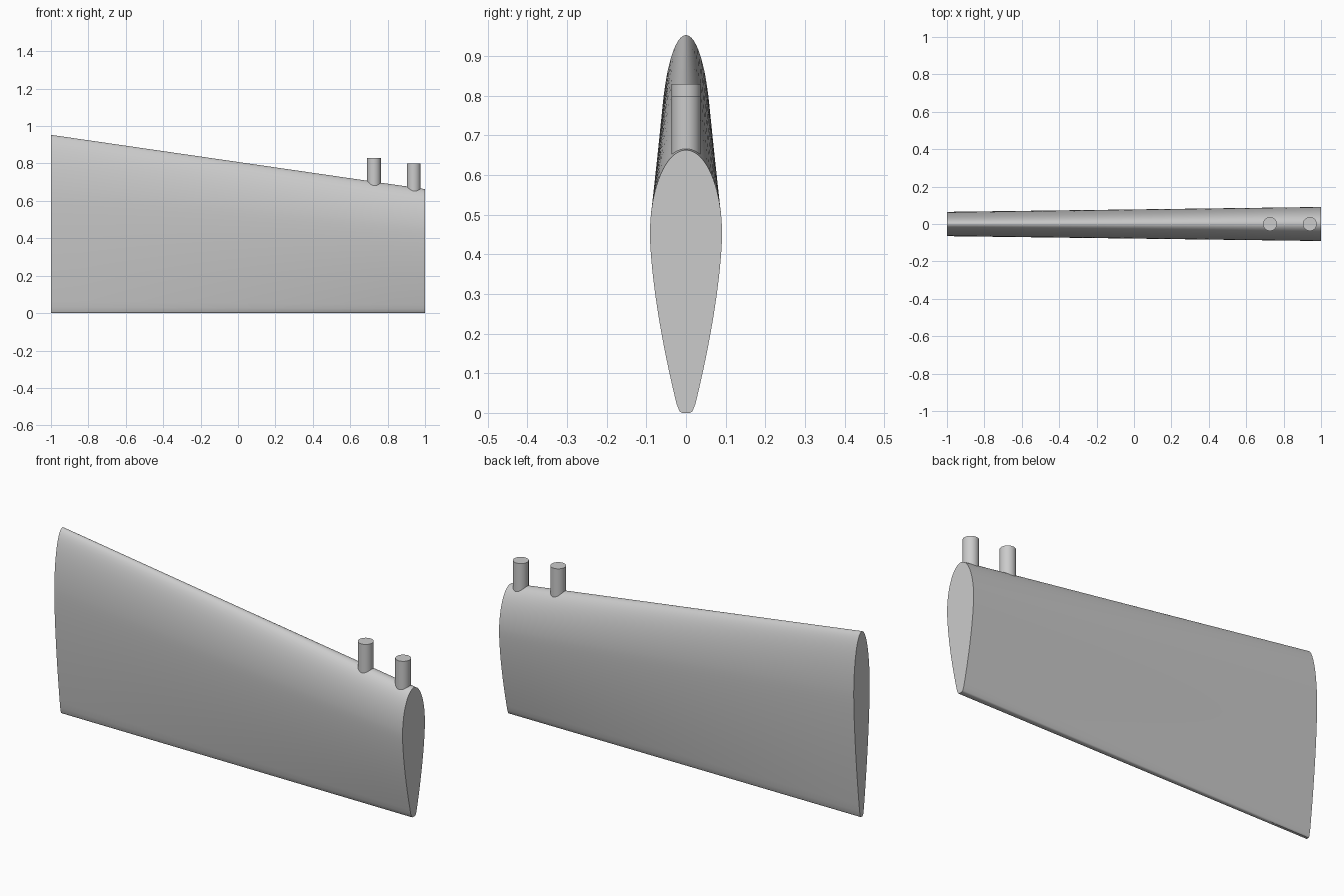
import bpy, bmesh, math

cube = bpy.data.objects.get("Cube")
if cube:
    bpy.data.objects.remove(cube)

grey = bpy.data.materials.new("plain grey")
grey.use_nodes = True
colour = (0.6, 0.6, 0.6, 1)
grey.diffuse_color = colour
grey.node_tree.nodes["Principled BSDF"].inputs["Base Color"].default_value = colour


def finish(bm, name):
    bmesh.ops.recalc_face_normals(bm, faces=bm.faces)
    mesh = bpy.data.meshes.new(name)
    bm.to_mesh(mesh)
    bm.free()
    mesh.materials.append(grey)
    obj = bpy.data.objects.new(name, mesh)
    bpy.context.collection.objects.link(obj)
    bpy.ops.object.select_all(action='DESELECT')
    obj.select_set(True)
    bpy.context.view_layer.objects.active = obj
    bpy.ops.object.shade_smooth_by_angle(angle=math.radians(35))
    return obj


def half_profile():
    """Half section as (half width, height) fractions, trailing edge to nose."""
    widest, edge = 0.68, 0.2
    pts = [(0.1, 0.0), (0.155, 0.003), (0.185, 0.008)]
    for i in range(1, 20):
        s = i / 20
        pts.append((1 - (1 - edge) * (1 - s) ** 1.55, widest * s))
    for i in range(21):
        a = math.pi / 2 * i / 20
        pts.append((math.cos(a), widest + (1 - widest) * math.sin(a)))
    return pts


# Tapered wing lofted along x
half = half_profile()
section = half + [(-w, h) for w, h in reversed(half[:-1])]
bm = bmesh.new()
rings = []
SPANS = 12
for i in range(SPANS + 1):
    t = i / SPANS
    thick = 0.065 + t * (0.091 - 0.065)
    chord = 0.953 + t * (0.663 - 0.953)
    rings.append([bm.verts.new((2 * t - 1, w * thick, h * chord)) for w, h in section])
for a, b in zip(rings, rings[1:]):
    for j in range(len(a)):
        k = (j + 1) % len(a)
        bm.faces.new((a[j], a[k], b[k], b[j]))
bm.faces.new(rings[0])
bm.faces.new(rings[-1])
finish(bm, "wing")

# Round mounting pegs rising from the leading edge
for name, x, top in (("inner_peg", 0.94, 0.80), ("outer_peg", 0.727, 0.83)):
    bm = bmesh.new()
    base = 0.62
    bmesh.ops.create_cone(bm, cap_ends=True, segments=48, radius1=0.037,
                          radius2=0.037, depth=top - base)
    bmesh.ops.translate(bm, verts=bm.verts, vec=(x, 0, (top + base) / 2))
    finish(bm, name)
